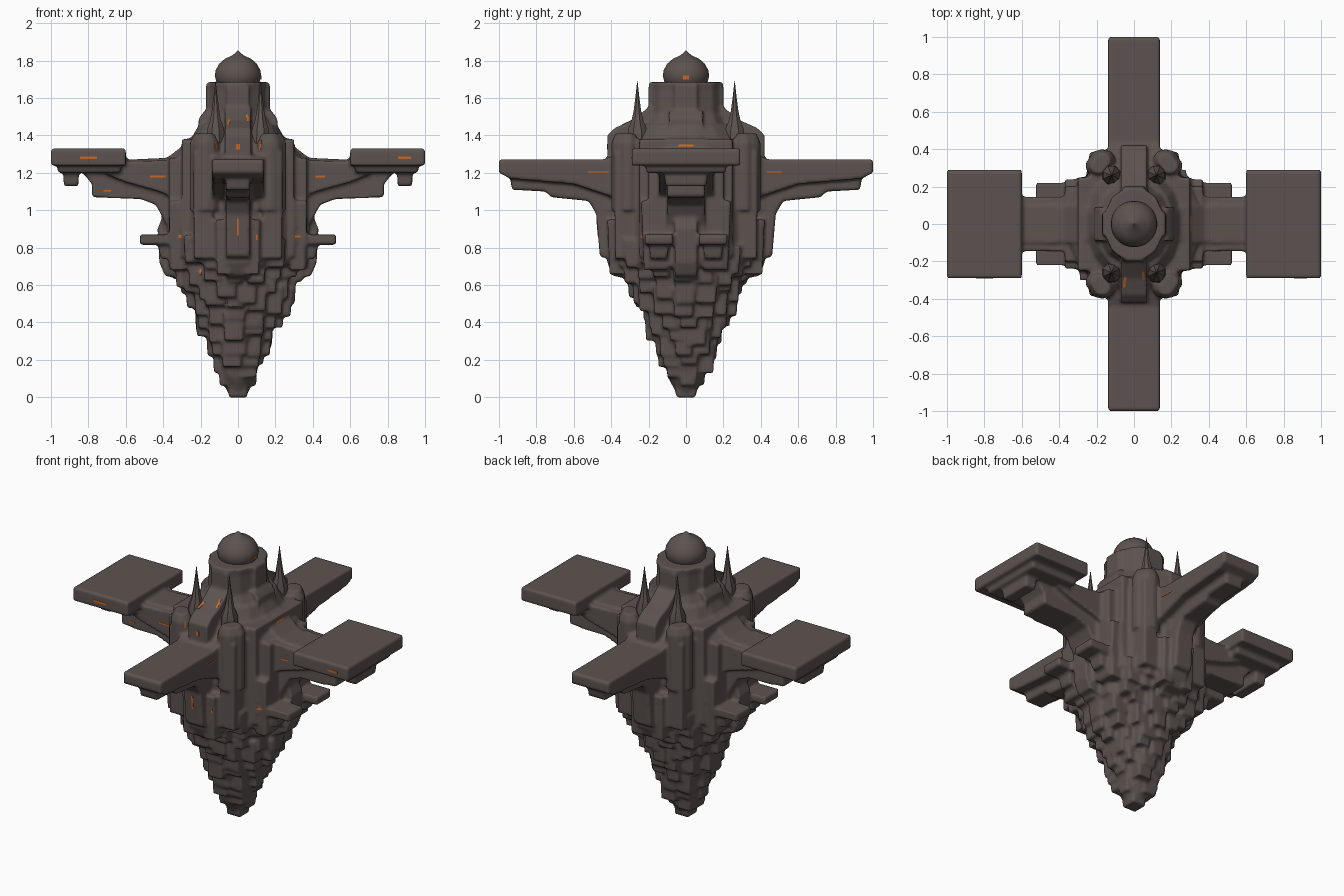
import bpy, bmesh, math, random
from mathutils import Matrix, Vector
from mathutils.bvhtree import BVHTree

if "Cube" in bpy.data.objects:
    bpy.data.objects.remove(bpy.data.objects["Cube"])

random.seed(4)


def material(name, rgb):
    m = bpy.data.materials.new(name)
    m.diffuse_color = (*rgb, 1)
    m.use_nodes = True
    m.node_tree.nodes["Principled BSDF"].inputs["Base Color"].default_value = m.diffuse_color
    return m


STONE = material("dark_stone", (0.107, 0.086, 0.079))
GLOW = material("orange_glow", (0.60, 0.13, 0.015))


def finish(bm, name, mat):
    bmesh.ops.recalc_face_normals(bm, faces=bm.faces)
    me = bpy.data.meshes.new(name)
    bm.to_mesh(me)
    bm.free()
    me.materials.append(mat)
    ob = bpy.data.objects.new(name, me)
    bpy.context.collection.objects.link(ob)
    return ob


def box(bm, x0, x1, y0, y1, z0, z1, taper=1.0):
    """Box whose bottom is scaled by taper."""
    c = Vector(((x0 + x1) / 2, (y0 + y1) / 2, (z0 + z1) / 2))
    s = Matrix.Diagonal((x1 - x0, y1 - y0, z1 - z0, 1))
    vs = bmesh.ops.create_cube(bm, size=1, matrix=Matrix.Translation(c) @ s)["verts"]
    for v in vs:
        if v.co.z < c.z:
            v.co.x = c.x + (v.co.x - c.x) * taper
            v.co.y = c.y + (v.co.y - c.y) * taper


def box4(bm, x0, x1, y0, y1, z0, z1, taper=1.0):
    """Box repeated in all four corners."""
    for sx in (-1, 1):
        for sy in (-1, 1):
            xs, ys = sorted((sx * x0, sx * x1)), sorted((sy * y0, sy * y1))
            box(bm, *xs, *ys, z0, z1, taper)


def loft(bm, rings, n=12, at=(0, 0)):
    """Closed loft through elliptical rings (z, rx, ry)."""
    loops = []
    for z, rx, ry in rings:
        loops.append([bm.verts.new((at[0] + rx * math.cos(math.tau * (i + .5) / n),
                                    at[1] + ry * math.sin(math.tau * (i + .5) / n), z))
                      for i in range(n)])
    for a, b in zip(loops, loops[1:]):
        for i in range(n):
            bm.faces.new((a[i], a[(i + 1) % n], b[(i + 1) % n], b[i]))
    bm.faces.new(loops[0])
    bm.faces.new(loops[-1])


def prism(bm, pts, half, axis):
    """Extrude an (outward, z) profile across an arm; axis is 0 or 1, on both sides."""
    for s in (-1, 1):
        rows = []
        for w in (-half, half):
            rows.append([bm.verts.new((s * r, w, z) if axis == 0 else (w, s * r, z))
                         for r, z in pts])
        n = len(pts)
        bm.faces.new(rows[0])
        bm.faces.new(rows[1])
        for i in range(n):
            j = (i + 1) % n
            bm.faces.new((rows[0][i], rows[0][j], rows[1][j], rows[1][i]))


hull = bmesh.new()

# hanging rock: core plus rings of jittered blocks
profile = [(0, .05), (.1, .12), (.2, .15), (.3, .20), (.4, .235),
           (.5, .285), (.6, .335), (.7, .385), (.85, .41)]


def radius(z):
    for (a, ra), (b, rb) in zip(profile, profile[1:]):
        if z <= b:
            return ra + (rb - ra) * (z - a) / (b - a)
    return profile[-1][1]


loft(hull, [(z, r * .80, r * .80) for z, r in profile])
box(hull, -.055, .055, -.06, .06, 0, .15, .9)
z = .085
while z < .72:
    r = radius(z)
    n = max(6, int(math.tau * r / .13))
    off = random.random()
    for i in range(n):
        a = math.tau * (i + off) / n
        h = random.uniform(.045, .058)
        rr = r - .045 + random.uniform(-.018, .014)
        cx, cy, zz = rr * math.cos(a), rr * math.sin(a), z + random.uniform(-.035, .035)
        box(hull, cx - h, cx + h, cy - h, cy + h, zz, zz + .15, .85)
    z += .075

# main body tiers
loft(hull, [(.72, .37, .37), (.9, .37, .37), (1.3, .36, .37), (1.36, .27, .33), (1.46, .21, .26)], 16)
box(hull, -.30, .30, -.25, .25, .75, 1.38)
box(hull, -.37, .37, -.20, .20, .70, 1.28)
box4(hull, .13, .24, .25, .385, .74, 1.31, .9)
box4(hull, .27, .37, .08, .24, .68, 1.05, .8)
box4(hull, .03, .12, .30, .42, .66, .95, .8)
for x, y in ((.17, .34), (.19, .31)):
    for sx in (-1, 1):
        for sy in (-1, 1):
            loft(hull, [(1.0, .07, .06), (1.36, .07, .06), (1.41, .045, .04)], 10, (sx * x, sy * y))

# front and back buttresses and side steps against the tower
prism(hull, [(.1, 1.0), (.42, 1.0), (.42, 1.40), (.38, 1.44), (.29, 1.48), (.2, 1.55), (.1, 1.55)], .07, 1)
prism(hull, [(.1, 1.2), (.28, 1.2), (.28, 1.38), (.21, 1.40), (.21, 1.49), (.18, 1.53), (.1, 1.53)], .09, 0)

# upper tower with lip
loft(hull, [(1.35, .22, .25), (1.48, .195, .22), (1.52, .165, .205), (1.64, .16, .20),
            (1.685, .165, .205)], 12)
box(hull, -.17, .17, -.06, .06, 1.4, 1.68)
box(hull, -.06, .06, -.20, .20, 1.4, 1.66)

# side arms, their underside steps and landing pads
prism(hull, [(.2, .72), (.37, .80), (.38, .92), (.44, 1.03), (.52, 1.06), (.78, 1.07), (.78, 1.14),
             (.83, 1.2), (.83, 1.26), (.6, 1.27), (.38, 1.28), (.3, 1.34), (.2, 1.34)], .10, 0)
prism(hull, [(.2, 1.0), (.42, 1.10), (.6, 1.15), (.7, 1.19), (.7, 1.26), (.2, 1.27)], .145, 0)
for s in (-1, 1):
    lo, hi = sorted((s * .6, s))
    box(hull, lo, hi, -.29, .29, 1.24, 1.33)
    lo, hi = sorted((s * .62, s * .97))
    box(hull, lo, hi, -.22, .22, 1.20, 1.26, .95)
    lo, hi = sorted((s * .85, s * .935))
    box(hull, lo, hi, -.12, .12, 1.13, 1.22, .9)

# front and back arms
prism(hull, [(.2, .72), (.46, .75), (.48, .98), (.52, 1.05), (.72, 1.07), (.75, 1.10), (.93, 1.11),
             (.94, 1.17), (.98, 1.2), (.98, 1.26), (.2, 1.26)], .065, 1)
prism(hull, [(.2, 1.0), (.42, 1.08), (.6, 1.14), (.94, 1.17), (1.0, 1.2), (1.0, 1.272),
             (.44, 1.272), (.34, 1.31), (.2, 1.31)], .138, 1)

# keel fins below the arms
for axis in (0, 1):
    prism(hull, [(.25, .62), (.39, .65), (.42, .72), (.43, .90), (.39, 1.0), (.25, 1.0)], .06, axis)

# small lower landing shelves
box4(hull, .25, .525, .07, .22, .815, .87)
box4(hull, .25, .43, .09, .20, .74, .83, .8)

citadel = finish(hull, "citadel_body", STONE)
rm = citadel.modifiers.new("fuse", 'REMESH')
rm.mode = 'VOXEL'
rm.voxel_size = .011
rm.use_smooth_shade = True
sm = citadel.modifiers.new("soften", 'SMOOTH')
sm.factor, sm.iterations = .5, 2

# dome with pointed tip
bm = bmesh.new()
loft(bm, [(1.66, .10, .10), (1.69, .118, .118), (1.72, .125, .125), (1.75, .12, .12),
          (1.785, .10, .10), (1.81, .07, .07), (1.828, .03, .03), (1.853, .002, .002)], 24)
dome = finish(bm, "dome", STONE)

# four corner spires
bm = bmesh.new()
for sx in (-1, 1):
    for sy in (-1, 1):
        loft(bm, [(1.30, .055, .06), (1.43, .05, .055), (1.48, .032, .034), (1.53, .022, .022),
                  (1.60, .012, .012), (1.69, .001, .001)], 8, (sx * .12, sy * .26))
spires = finish(bm, "corner_spires", STONE)

for ob in (dome, spires):
    bpy.context.view_layer.objects.active = ob
    ob.select_set(True)
bpy.ops.object.shade_smooth_by_angle(angle=math.radians(40))

# glowing windows: thin plates laid on the surface of the body
tree = BVHTree.FromObject(citadel, bpy.context.evaluated_depsgraph_get())
lights = bmesh.new()


def window(u, z, w, h, side):
    """side 'front' looks along +y at x = u; 'right' looks along -x at y = u."""
    front = side == "front"
    start = Vector((u, -2, z)) if front else Vector((2, u, z))
    hit, normal, _, _ = tree.ray_cast(start, Vector((0, 1, 0)) if front else Vector((-1, 0, 0)))
    if hit is None:
        return
    lx = Vector((0, 0, 1)).cross(normal).normalized()
    rot = Matrix((lx, normal.cross(lx), normal)).transposed().to_4x4()
    bmesh.ops.create_cube(lights, size=1, matrix=Matrix.Translation(hit) @ rot
                          @ Matrix.Diagonal((w, h, .004, 1)))


for u, z, w, h in ((-.05, 1.47, .012, .06), (.05, 1.49, .012, .07), (-.12, 1.35, .008, .04),
                   (.12, 1.35, .012, .05), (0, 1.34, .02, .03), (0, .91, .012, .09),
                   (.10, .855, .010, .03), (-.31, .86, .05, .014), (.32, .86, .04, .012),
                   (-.2, .67, .010, .03), (-.70, 1.105, .04, .008), (-.42, 1.18, .10, .010),
                   (.44, 1.18, .05, .010), (-.80, 1.28, .09, .014), (.89, 1.28, .07, .014)):
    window(u, z, w, h, "front")
for u, z, w, h in ((-.47, 1.205, .11, .006), (.47, 1.205, .08, .006), (0, 1.345, .08, .01)):
    window(u, z, w, h, "right")
# dome light
bmesh.ops.create_cube(lights, size=1, matrix=Matrix.Translation((.122, 0, 1.71))
                      @ Matrix.Diagonal((.008, .03, .02, 1)))
finish(lights, "glowing_windows", GLOW)
